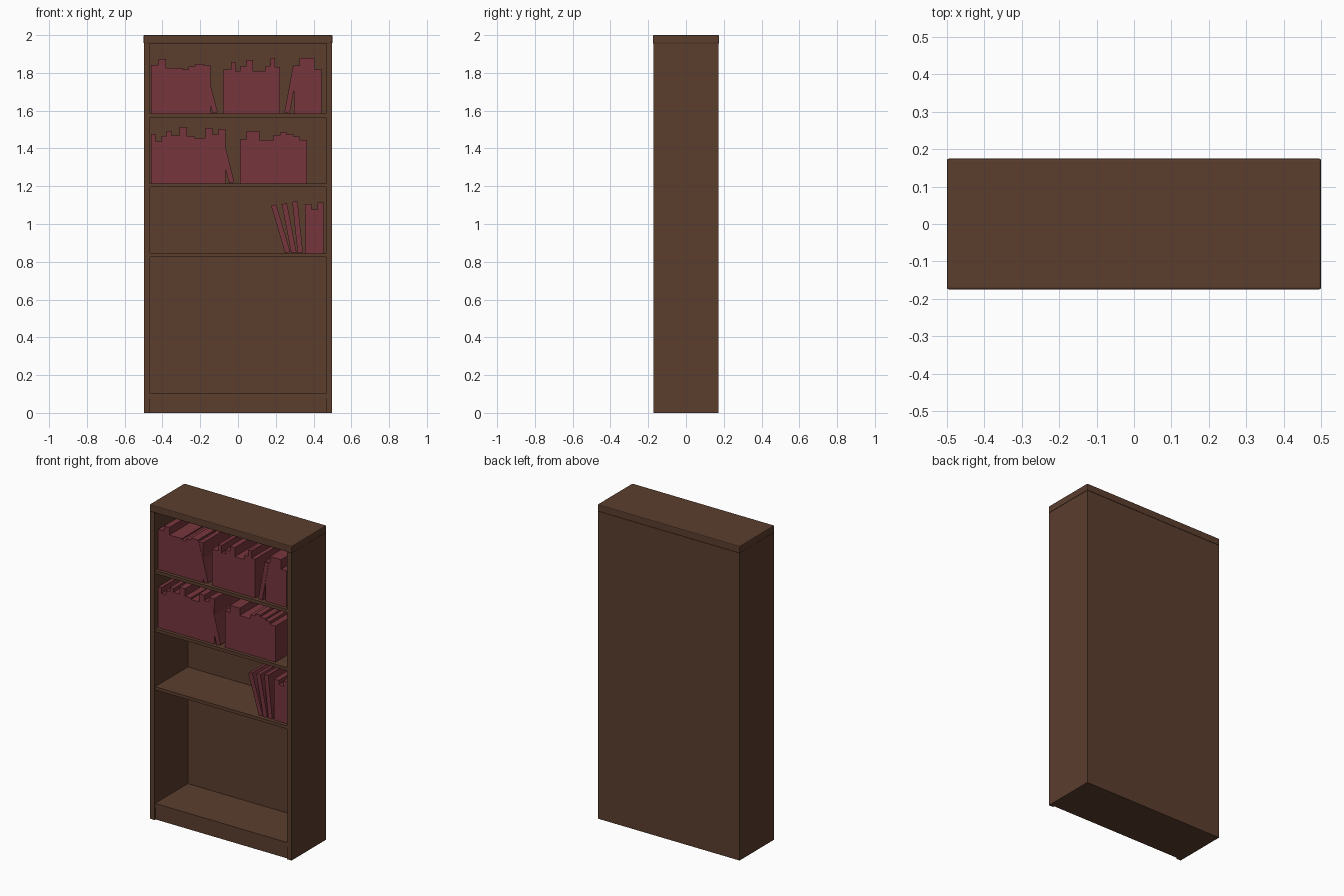
import bpy, bmesh, math

if "Cube" in bpy.data.objects:
    bpy.data.objects.remove(bpy.data.objects["Cube"])


def material(name, rgb):
    m = bpy.data.materials.new(name)
    m.diffuse_color = (*rgb, 1.0)
    m.use_nodes = True
    m.node_tree.nodes["Principled BSDF"].inputs["Base Color"].default_value = m.diffuse_color
    return m


WOOD = material("dark_brown_wood", (0.105, 0.047, 0.027))
COVER = material("burgundy_cover", (0.180, 0.036, 0.046))


def prism(name, outline, y0, y1, mat):
    """Extrude an x-z outline from y0 to y1."""
    bm = bmesh.new()
    face = bm.faces.new([bm.verts.new((x, y0, z)) for x, z in outline])
    ext = bmesh.ops.extrude_face_region(bm, geom=[face])
    moved = [v for v in ext["geom"] if isinstance(v, bmesh.types.BMVert)]
    bmesh.ops.translate(bm, verts=moved, vec=(0, y1 - y0, 0))
    bmesh.ops.recalc_face_normals(bm, faces=bm.faces)
    me = bpy.data.meshes.new(name)
    bm.to_mesh(me)
    bm.free()
    me.materials.append(mat)
    ob = bpy.data.objects.new(name, me)
    bpy.context.collection.objects.link(ob)
    return ob


def box(name, x0, x1, y0, y1, z0, z1):
    return prism(name, [(x0, z0), (x1, z0), (x1, z1), (x0, z1)], y0, y1, WOOD)


def book_row(name, x, base, steps):
    """Upright books side by side; steps are (right edge, top height)."""
    outline = [(x, base)]
    for right, top in steps:
        outline += [(x, top), (right, top)]
        x = right
    prism(name, outline + [(x, base)], BOOK_FRONT, BOOK_BACK, COVER)


def leaning_book(name, pivot, base, tilt, height, thick=0.028):
    """Tilted book; pivot is its lowest corner, positive tilt leans right."""
    a = math.radians(tilt)
    s = 1 if tilt > 0 else -1
    along = (math.sin(a) * height, math.cos(a) * height)
    across = (-s * math.cos(a) * thick, abs(math.sin(a)) * thick)
    p = (pivot, base)
    q = (p[0] + across[0], p[1] + across[1])
    prism(name, [p, (p[0] + along[0], p[1] + along[1]),
                 (q[0] + along[0], q[1] + along[1]), q],
          BOOK_FRONT - 0.002, BOOK_BACK - 0.002, COVER)


BOOK_FRONT, BOOK_BACK = -0.145, 0.12
INNER = 0.467

# Cabinet: sides, back, plinth and bevelled top
for side, s in (("left", -1), ("right", 1)):
    xs = sorted((s * INNER, s * 0.498))
    box(side + "_side", *xs, -0.173, 0.173, 0, 1.955)
box("back_panel", -INNER, INNER, 0.163, 0.173, 0, 1.955)
box("plinth", -INNER, INNER, -0.163, 0.163, 0, 0.075)
top = box("top_board", -0.5, 0.5, -0.175, 0.175, 1.955, 2.0)
bev = top.modifiers.new("bevel", "BEVEL")
bev.width, bev.segments = 0.005, 2

# Shelves
SHELVES = [(0.075, 0.103), (0.825, 0.845), (1.195, 1.215), (1.565, 1.585)]
for i, (z0, z1) in enumerate(SHELVES):
    box(f"shelf_{i + 1}", -INNER, INNER, -0.167, 0.163, z0, z1)
LOW, MID, HIGH = (z1 for _, z1 in SHELVES[1:])

# Books on the highest shelf
book_row("high_left_books", -0.46, HIGH, [
    (-0.42, 1.841), (-0.381, 1.873), (-0.294, 1.825), (-0.262, 1.817),
    (-0.228, 1.833), (-0.18, 1.847), (-0.145, 1.838)])
book_row("high_middle_books", -0.08, HIGH, [
    (-0.037, 1.817), (-0.013, 1.857), (0.013, 1.81), (0.045, 1.836),
    (0.079, 1.868), (0.145, 1.81), (0.172, 1.836), (0.196, 1.878),
    (0.222, 1.832)])
book_row("high_right_books", 0.296, HIGH, [
    (0.326, 1.838), (0.405, 1.878), (0.442, 1.817)])
leaning_book("high_left_leaning_book", -0.135, HIGH, -14.5, 0.255)
leaning_book("high_right_leaning_book", 0.273, HIGH, 10.5, 0.25)

# Books on the middle shelf
book_row("middle_left_books", -0.46, MID, [
    (-0.436, 1.476), (-0.405, 1.437), (-0.378, 1.465), (-0.352, 1.492),
    (-0.31, 1.468), (-0.27, 1.513), (-0.23, 1.465), (-0.172, 1.455),
    (-0.135, 1.508), (-0.103, 1.474), (-0.065, 1.503)])
book_row("middle_right_books", 0.01, MID, [
    (0.045, 1.447), (0.114, 1.492), (0.188, 1.445), (0.225, 1.471),
    (0.257, 1.487), (0.294, 1.474), (0.325, 1.463), (0.365, 1.445)])
leaning_book("middle_leaning_book", -0.047, MID, -14, 0.23)

# Books on the low shelf
book_row("low_books", 0.355, LOW, [
    (0.389, 1.106), (0.421, 1.077), (0.452, 1.113)])
for i, (pivot, tilt, height) in enumerate(
        [(0.25, -16.5, 0.262), (0.282, -11, 0.265), (0.316, -6, 0.274)]):
    leaning_book(f"low_leaning_book_{i + 1}", pivot, LOW, tilt, height)
